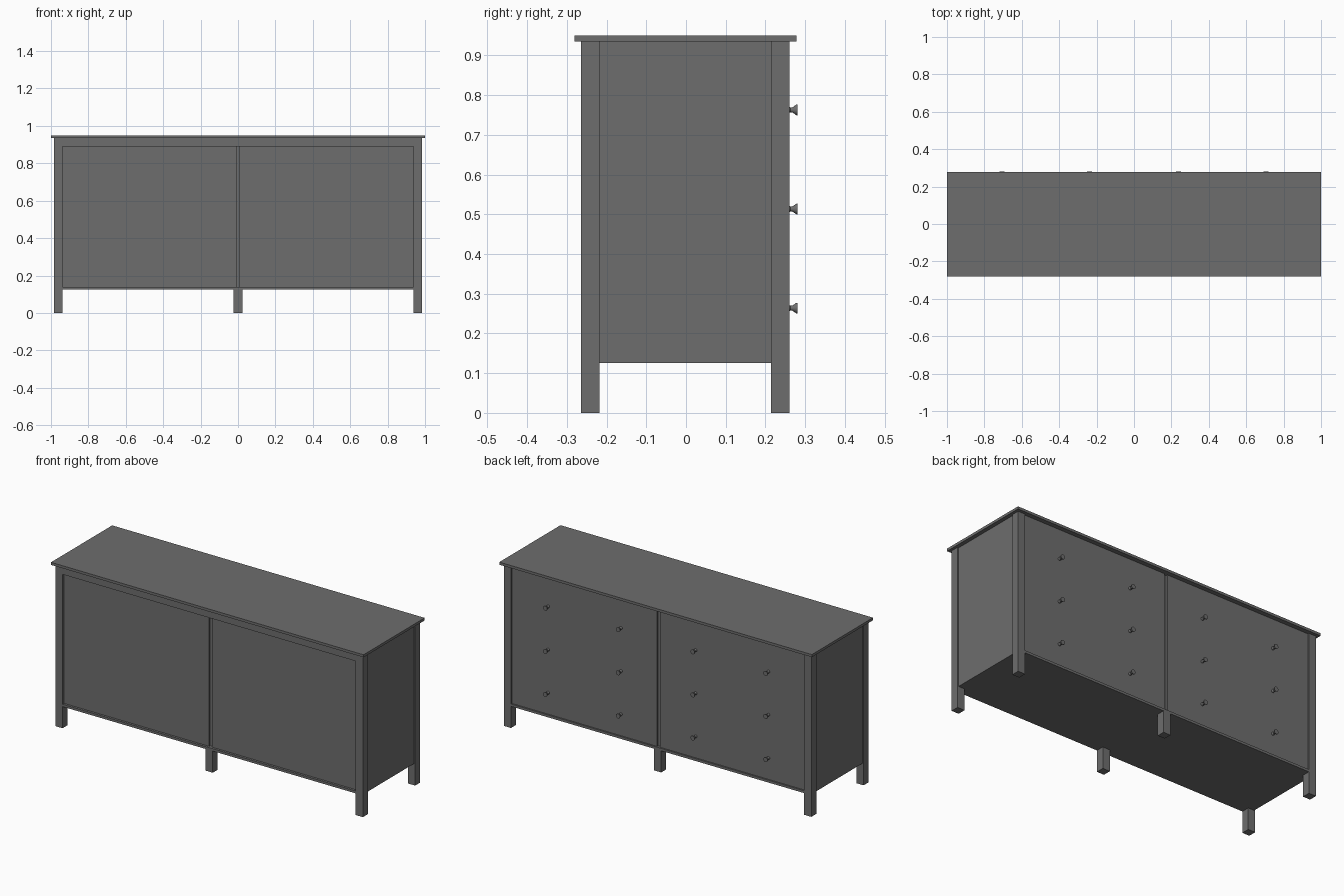
import bpy, bmesh, math
from mathutils import Matrix, Vector

if "Cube" in bpy.data.objects:
    bpy.data.objects.remove(bpy.data.objects["Cube"])

dark = bpy.data.materials.new("dark_stain")
dark.diffuse_color = (0.155, 0.155, 0.155, 1)
dark.use_nodes = True
dark.node_tree.nodes["Principled BSDF"].inputs["Base Color"].default_value = dark.diffuse_color


def add_object(name, bm):
    mesh = bpy.data.meshes.new(name)
    bm.to_mesh(mesh)
    bm.free()
    mesh.materials.append(dark)
    obj = bpy.data.objects.new(name, mesh)
    bpy.context.collection.objects.link(obj)
    return obj


def box(name, x, y, z):
    """Box from (min, max) pairs on each axis."""
    bm = bmesh.new()
    size = Vector((x[1] - x[0], y[1] - y[0], z[1] - z[0]))
    mid = Vector((sum(x), sum(y), sum(z))) / 2
    bmesh.ops.create_cube(bm, size=1, matrix=Matrix.Translation(mid) @ Matrix.Diagonal(size.to_4d()))
    return add_object(name, bm)


def knob(name, x, y, z):
    """Flared round knob, turned about the y axis."""
    profile = [(0, 0), (0.0085, 0), (0.0085, 0.007), (0.006, 0.011), (0.0065, 0.016),
               (0.0135, 0.026), (0.0135, 0.029), (0, 0.029)]
    bm = bmesh.new()
    verts = [bm.verts.new((r, d, 0)) for r, d in profile]
    edges = [bm.edges.new(pair) for pair in zip(verts, verts[1:])]
    bmesh.ops.spin(bm, geom=verts + edges, cent=(0, 0, 0), axis=(0, 1, 0),
                   angle=math.tau, steps=20, use_duplicate=False)
    bmesh.ops.remove_doubles(bm, verts=bm.verts, dist=1e-5)
    bmesh.ops.recalc_face_normals(bm, faces=bm.faces)
    bmesh.ops.translate(bm, verts=bm.verts, vec=(x, y, z))
    obj = add_object(name, bm)
    bpy.context.view_layer.objects.active = obj
    obj.select_set(True)
    bpy.ops.object.shade_smooth_by_angle(angle=math.radians(35))
    obj.select_set(False)


Y0, Y1 = -0.264, 0.26           # outer faces of the legs
W, LEG, BASE, TOP = 0.984, 0.046, 0.125, 0.935
INNER = W - LEG
FACE = Y1 - 0.008               # plane of the drawer fronts
BACK = Y0 + 0.013               # plane of the plain panels
GAP = 0.009                     # half width of the centre groove
RAIL = 0.139                    # top of the bottom rail

# Top board
box("top_board", (-1, 1), (-0.281, 0.278), (TOP, 0.95))

# Corner posts, centre feet, side panels
for label, (ya, yb) in (("plain_side", (Y0, Y0 + LEG)), ("drawer_side", (Y1 - LEG, Y1))):
    for s in (-1, 1):
        box(f"corner_post_{label}", sorted((s * INNER, s * W)), (ya, yb), (0, TOP))
    box(f"centre_foot_{label}", (-0.023, 0.023), (ya, yb), (0, BASE))
for s in (-1, 1):
    box("side_panel", sorted((s * (INNER + 0.005), s * (W - 0.007))),
        (Y0 + LEG, Y1 - LEG), (BASE, TOP))

# Bottom board
box("bottom_board", (-INNER - 0.03, INNER + 0.03), (Y0 + 0.025, FACE - 0.02), (BASE, RAIL))

# Plain side: frame, two panels, recessed divider
box("plain_top_rail", (-INNER, INNER), (Y0, BACK + 0.012), (0.89, TOP))
box("plain_bottom_rail", (-INNER, INNER), (Y0, BACK + 0.012), (BASE, RAIL))
box("plain_divider", (-GAP, GAP), (BACK + 0.01, BACK + 0.03), (RAIL, 0.89))
for s in (-1, 1):
    box("plain_panel", sorted((s * GAP, s * INNER)), (BACK, BACK + 0.012), (RAIL, 0.89))

# Drawer side: bottom rail and recessed divider
box("drawer_bottom_rail", (-INNER, INNER), (FACE - 0.02, Y1), (BASE, RAIL))
box("drawer_divider", (-GAP, GAP), (FACE - 0.03, FACE - 0.01), (RAIL, TOP))

# Drawer fronts with two knobs each
STEP = 0.2495
for row in range(3):
    z = RAIL + row * STEP
    top = TOP if row == 2 else z + STEP
    for s in (-1, 1):
        box("drawer_front", sorted((s * GAP, s * INNER)), (FACE - 0.02, FACE), (z, top))
        for x in (0.239, 0.705):
            knob("drawer_knob", s * x, FACE, z + STEP / 2)
